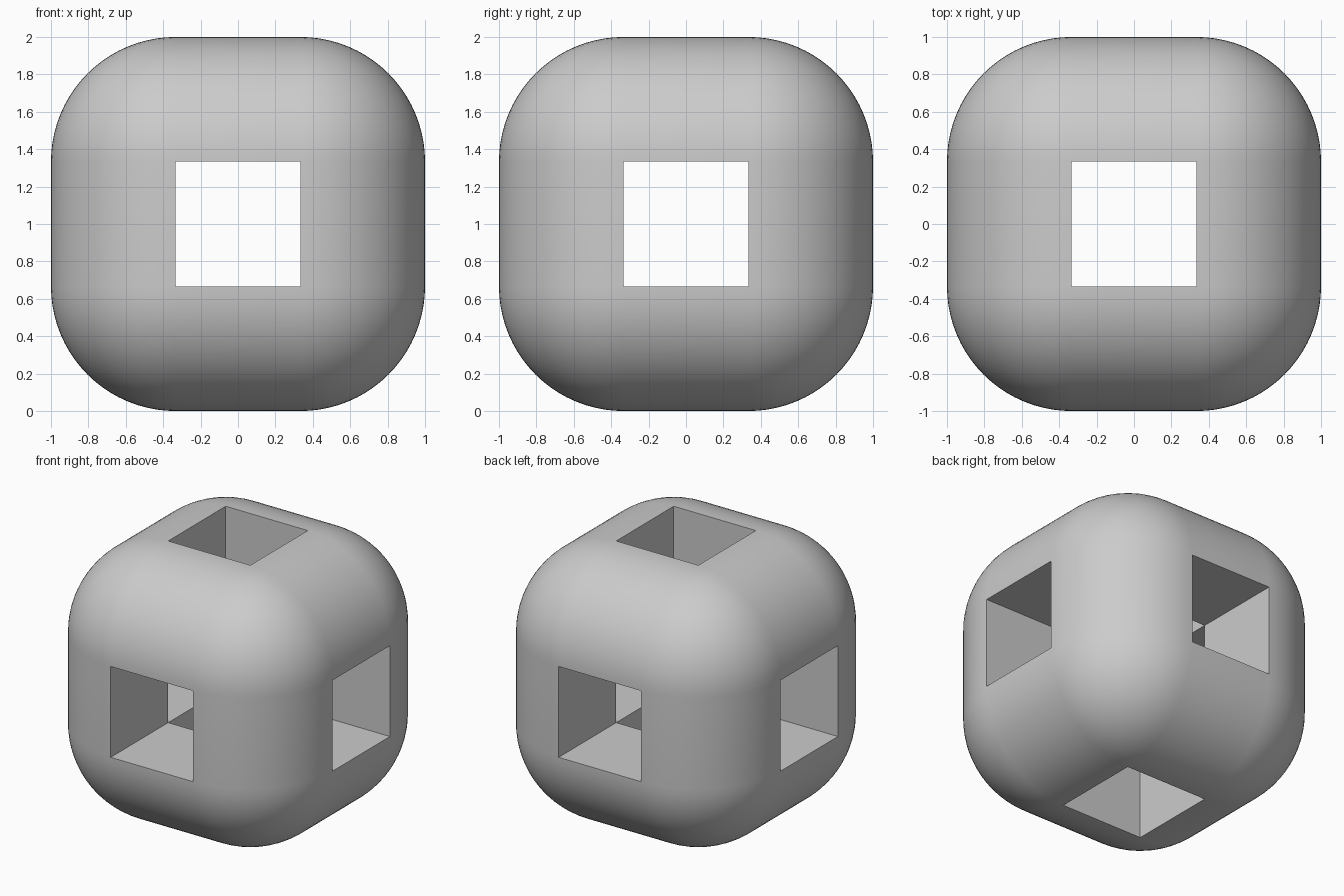
import bpy, bmesh

default = bpy.data.objects.get("Cube")
if default:
    bpy.data.objects.remove(default, do_unlink=True)

HALF = 1.0          # half of the overall size
HOLE = HALF / 3     # half width of the square tunnels

# Plain grey material
grey = bpy.data.materials.new("grey")
grey.use_nodes = True
colour = (0.6, 0.6, 0.6, 1)
grey.diffuse_color = colour
grey.node_tree.nodes["Principled BSDF"].inputs["Base Color"].default_value = colour

# Rounded cube body: the rounding reaches exactly to the tunnel mouths
bm = bmesh.new()
bmesh.ops.create_cube(bm, size=2 * HALF)
bmesh.ops.bevel(bm, geom=bm.edges[:], offset=HALF - HOLE, offset_type='OFFSET',
                segments=20, profile=0.5, affect='EDGES')

# Square tunnels: push each flat face in to the central chamber, then open it
mouths = [f for f in bm.faces if max(abs(c) for c in f.calc_center_median()) > HALF - 1e-4]
for mouth in mouths:
    normal = mouth.normal.copy()
    inner = bmesh.ops.extrude_discrete_faces(bm, faces=[mouth])["faces"][0]
    rim = inner.edges[:]
    bmesh.ops.delete(bm, geom=[inner], context='FACES_ONLY')
    walls = bmesh.ops.extrude_edge_only(bm, edges=rim)["geom"]
    ends = [v for v in walls if isinstance(v, bmesh.types.BMVert)]
    bmesh.ops.translate(bm, verts=ends, vec=normal * (HOLE - HALF))
bmesh.ops.remove_doubles(bm, verts=bm.verts[:], dist=1e-4)
bmesh.ops.recalc_face_normals(bm, faces=bm.faces[:])

mesh = bpy.data.meshes.new("rounded_cube_with_tunnels")
bm.to_mesh(mesh)
bm.free()
mesh.materials.append(grey)
body = bpy.data.objects.new("rounded_cube_with_tunnels", mesh)
body.location.z = HALF
bpy.context.collection.objects.link(body)

# Smooth outside, crisp tunnel edges
bpy.context.view_layer.objects.active = body
body.select_set(True)
bpy.ops.object.shade_smooth_by_angle(angle=0.6)
